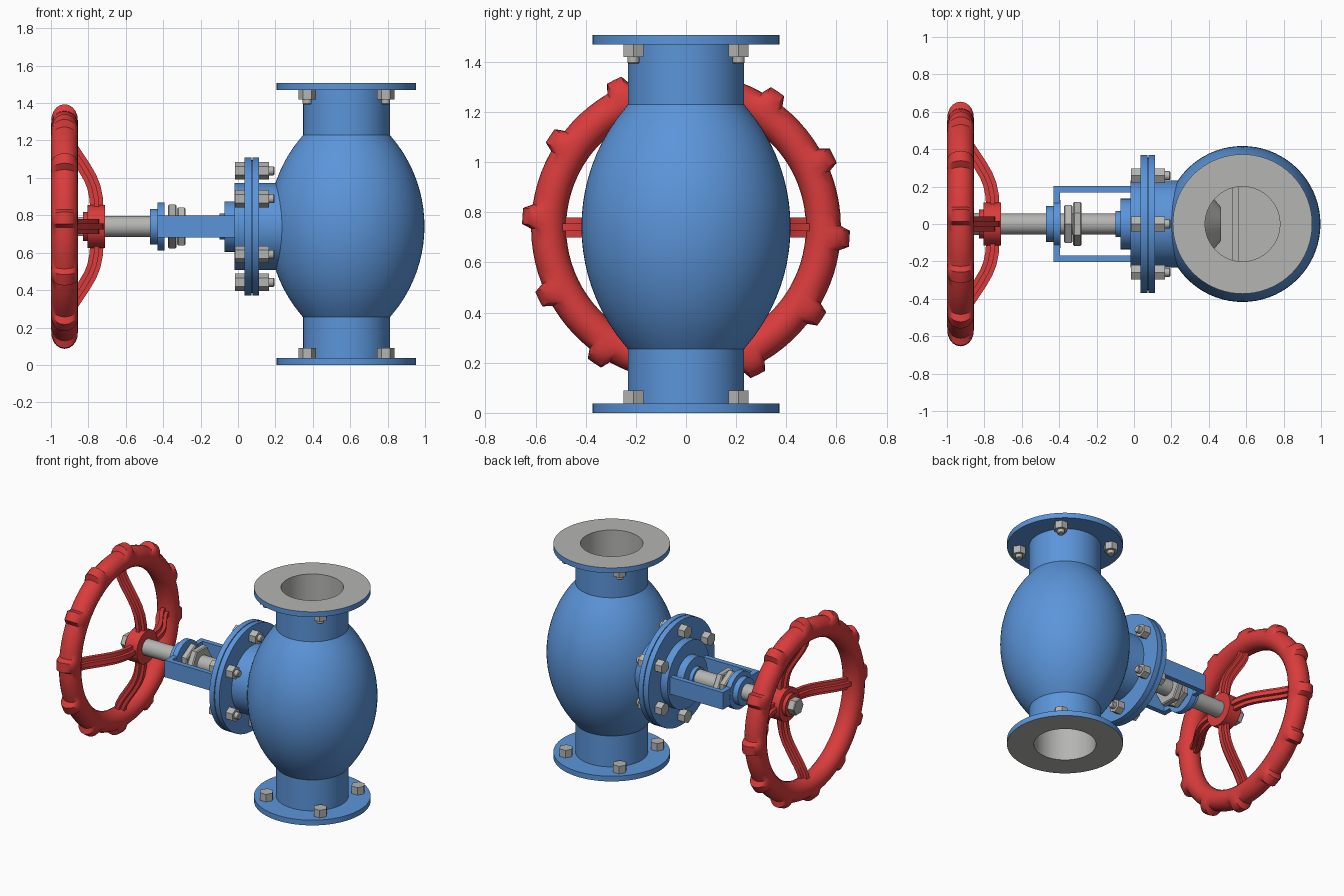
import bpy, bmesh, math
from mathutils import Matrix, Vector

if "Cube" in bpy.data.objects:
    bpy.data.objects.remove(bpy.data.objects["Cube"])


def material(name, rgb):
    m = bpy.data.materials.new(name)
    m.diffuse_color = (*rgb, 1)
    m.use_nodes = True
    m.node_tree.nodes["Principled BSDF"].inputs["Base Color"].default_value = m.diffuse_color
    return m


BLUE = material("blue_paint", (0.105, 0.30, 0.70))
RED = material("red_paint", (0.70, 0.045, 0.045))
STEEL = material("bare_steel", (0.46, 0.46, 0.45))
AX = 0.74    # height of the stem axis
PX = 0.58    # x of the vertical pipe axis


def finish(name, bm, mats, loc=(0, 0, 0)):
    bmesh.ops.remove_doubles(bm, verts=bm.verts, dist=1e-5)
    bmesh.ops.recalc_face_normals(bm, faces=bm.faces)
    me = bpy.data.meshes.new(name)
    bm.to_mesh(me)
    bm.free()
    ob = bpy.data.objects.new(name, me)
    ob.location = loc
    bpy.context.collection.objects.link(ob)
    for m in mats:
        me.materials.append(m)
    bpy.ops.object.select_all(action='DESELECT')
    ob.select_set(True)
    bpy.context.view_layer.objects.active = ob
    bpy.ops.object.shade_smooth_by_angle(angle=math.radians(32))
    return ob


def lathe(name, profile, mats, loc, axis='x', sides=64, closed=False, split=None, turn=0):
    """Revolve (radius, height) points; segments from index `split` on use the second material."""
    bm = bmesh.new()
    rings = []
    for r, h in profile:
        ring = []
        for i in range(sides):
            a = turn + 2 * math.pi * i / sides
            c, s = r * math.cos(a), r * math.sin(a)
            ring.append(bm.verts.new((h, c, s) if axis == 'x' else (c, s, h)))
        rings.append(ring)
    n = len(rings)
    for k in range(n if closed else n - 1):
        p, q = rings[k], rings[(k + 1) % n]
        for i in range(sides):
            j = (i + 1) % sides
            f = bm.faces.new((p[i], p[j], q[j], q[i]))
            f.material_index = 1 if split is not None and k >= split else 0
    return finish(name, bm, mats, loc)


def rod(name, r, a, b, mat, loc=(0, 0, AX), axis='x', sides=32, turn=0, bevel=0.0):
    pts = [(0, a), (r - bevel, a), (r, a + bevel), (r, b - bevel), (r - bevel, b), (0, b)]
    if not bevel:
        pts = [(0, a), (r, a), (r, b), (0, b)]
    return lathe(name, pts, [mat], loc, axis, sides, turn=turn)


def box(name, x, y, z, mat):
    bm = bmesh.new()
    bmesh.ops.create_cube(bm, size=1)
    for v in bm.verts:
        v.co = [lo + (c + 0.5) * (hi - lo) for c, (lo, hi) in zip(v.co, (x, y, z))]
    return finish(name, bm, [mat])


# Valve body: flanged pipe ends around a barrel, hollow inside
def barrel(r0, r1, z0, z1, n=20):
    mid, half, sag = (z0 + z1) / 2, (z1 - z0) / 2, r1 - r0
    R = (half * half + sag * sag) / (2 * sag)
    zs = [z0 + (z1 - z0) * i / n for i in range(n + 1)]
    return [(r1 - R + math.sqrt(R * R - (z - mid) ** 2), z) for z in zs]


outer = [(0.373, 0), (0.373, 0.037), (0.232, 0.037), (0.232, 0.255)]
outer += barrel(0.238, 0.417, 0.262, 1.222)
outer += [(0.232, 1.23), (0.232, 1.47), (0.373, 1.47), (0.373, 1.507)]
inner = [(0.2, 1.507)] + barrel(0.2, 0.375, 0.26, 1.225)[::-1] + [(0.2, 0)]
lathe("valve_body", outer + inner, [BLUE, STEEL], (PX, 0, 0), 'z', 72, True, len(outer) - 1)

# Internal seat, partition wall and closing plug
rod("seat_floor", 0.33, 0.46, 0.50, STEEL, (PX, 0, 0), 'z', 48)
box("partition_wall", (0.525, 0.56), (-0.3, 0.3), (0.49, 0.95), STEEL)
lathe("closing_plug", [(0, 0.26), (0.19, 0.26), (0.19, 0.38), (0.09, 0.465), (0, 0.465)],
      [STEEL], (0, 0, AX), sides=48)

# Pipe flange bolts
for sx in (-1, 1):
    for sy in (-1, 1):
        p = (PX + sx * 0.21, sy * 0.21, 0)
        rod("lower_flange_bolt", 0.046, 0.036, 0.09, STEEL, p, 'z', 6)
        rod("upper_flange_nut", 0.046, 1.42, 1.471, STEEL, p, 'z', 6)
        rod("upper_flange_bolt_end", 0.024, 1.392, 1.425, STEEL, p, 'z', 20, bevel=0.005)

# Side neck with its flange, and the bonnet bolted to it
lathe("side_neck", [(0, 0.077), (0.37, 0.077), (0.37, 0.113), (0.233, 0.113), (0.233, 0.25), (0, 0.25)],
      [BLUE], (0, 0, AX))
lathe("bonnet", [(0, -0.10), (0.07, -0.10), (0.07, -0.072), (0.135, -0.072), (0.135, -0.018),
                 (0.233, -0.018), (0.233, 0.035), (0.37, 0.035), (0.37, 0.072), (0, 0.072)],
      [BLUE], (0, 0, AX))
rod("gasket", 0.355, 0.07, 0.079, BLUE, sides=64)
for i in range(6):
    a = math.radians(30 + 60 * i)
    p = (0, 0.298 * math.cos(a), AX + 0.298 * math.sin(a))
    rod("bonnet_bolt_head", 0.046, -0.016, 0.036, STEEL, p, sides=6, turn=a)
    rod("bonnet_nut", 0.046, 0.112, 0.165, STEEL, p, sides=6, turn=a)
    rod("bonnet_bolt_end", 0.024, 0.16, 0.195, STEEL, p, sides=20, bevel=0.005)

# Yoke: two arms, a cross plate and a bearing boss
for s in (-1, 1):
    box("yoke_arm", (-0.43, -0.01), sorted((s * 0.168, s * 0.203)), (AX - 0.06, AX + 0.06), BLUE)
box("yoke_cross_plate", (-0.43, -0.395), (-0.17, 0.17), (AX - 0.06, AX + 0.06), BLUE)
rod("yoke_disc", 0.128, -0.431, -0.394, BLUE, sides=48)
rod("yoke_boss", 0.095, -0.47, -0.43, BLUE, sides=48)

# Stem with gland nuts
rod("stem", 0.056, -0.8, 0.3, STEEL, sides=40)
rod("gland_nut", 0.117, -0.375, -0.328, STEEL, sides=6, turn=math.pi / 2, bevel=0.007)
rod("lock_nut", 0.117, -0.326, -0.28, STEEL, sides=6, bevel=0.007)

# Handwheel rim with twelve grip lumps on its outer side
bm = bmesh.new()
rings = []
stations = [(-4.5, 0), (-2.8, 1), (0, 1), (2.8, 1), (4.5, 0), (9, 0), (13, 0), (17, 0), (21, 0)]
for k in range(12):
    for off, lump in stations:
        a = math.radians(30 * k - 4 + off)
        ring = []
        for j in range(20):
            t = 2 * math.pi * j / 20
            c = math.cos(t)
            r = 0.548 + 0.07 * c + lump * 0.036 * max(0, c) ** 0.4
            ring.append(bm.verts.new((-0.927 + 0.072 * math.sin(t), r * math.cos(a), r * math.sin(a))))
        rings.append(ring)
for k, p in enumerate(rings):
    q = rings[(k + 1) % len(rings)]
    for j in range(20):
        bm.faces.new((p[j], p[(j + 1) % 20], q[(j + 1) % 20], q[j]))
finish("handwheel_rim", bm, [RED], (0, 0, AX))

# Dished spokes: a flat strip crossed by a rib, following (radius, x) points
PATH = [Vector(p) for p in ((0.52, -0.925), (0.46, -0.912), (0.41, -0.885), (0.36, -0.852),
                            (0.315, -0.822), (0.26, -0.79), (0.21, -0.77), (0.15, -0.758), (0.09, -0.755))]


def spoke_strip(name, angle, half_width, half_depth):
    bm = bmesh.new()
    rot = Matrix.Rotation(angle, 4, 'X')
    rings = []
    for i, p in enumerate(PATH):
        d = (PATH[min(i + 1, len(PATH) - 1)] - PATH[max(i - 1, 0)]).normalized()
        n = Vector((-d.y, d.x)) * half_depth
        ring = []
        for w, s in ((-1, -1), (1, -1), (1, 1), (-1, 1)):
            q = p + n * s
            ring.append(bm.verts.new(rot @ Vector((q.y, q.x, w * half_width))))
        rings.append(ring)
    for p, q in zip(rings, rings[1:]):
        for j in range(4):
            bm.faces.new((p[j], p[(j + 1) % 4], q[(j + 1) % 4], q[j]))
    bm.faces.new(rings[0])
    bm.faces.new(rings[-1])
    finish(name, bm, [RED], (0, 0, AX))


for k in range(4):
    spoke_strip("spoke_strip", k * math.pi / 2, 0.04, 0.013)
    spoke_strip("spoke_rib", k * math.pi / 2, 0.015, 0.036)

# Hub, collar and end nut
rod("hub", 0.115, -0.805, -0.71, RED, sides=48)
rod("hub_collar", 0.078, -0.83, -0.80, RED, sides=40)
rod("end_nut", 0.058, -0.88, -0.825, STEEL, sides=6, bevel=0.005)
